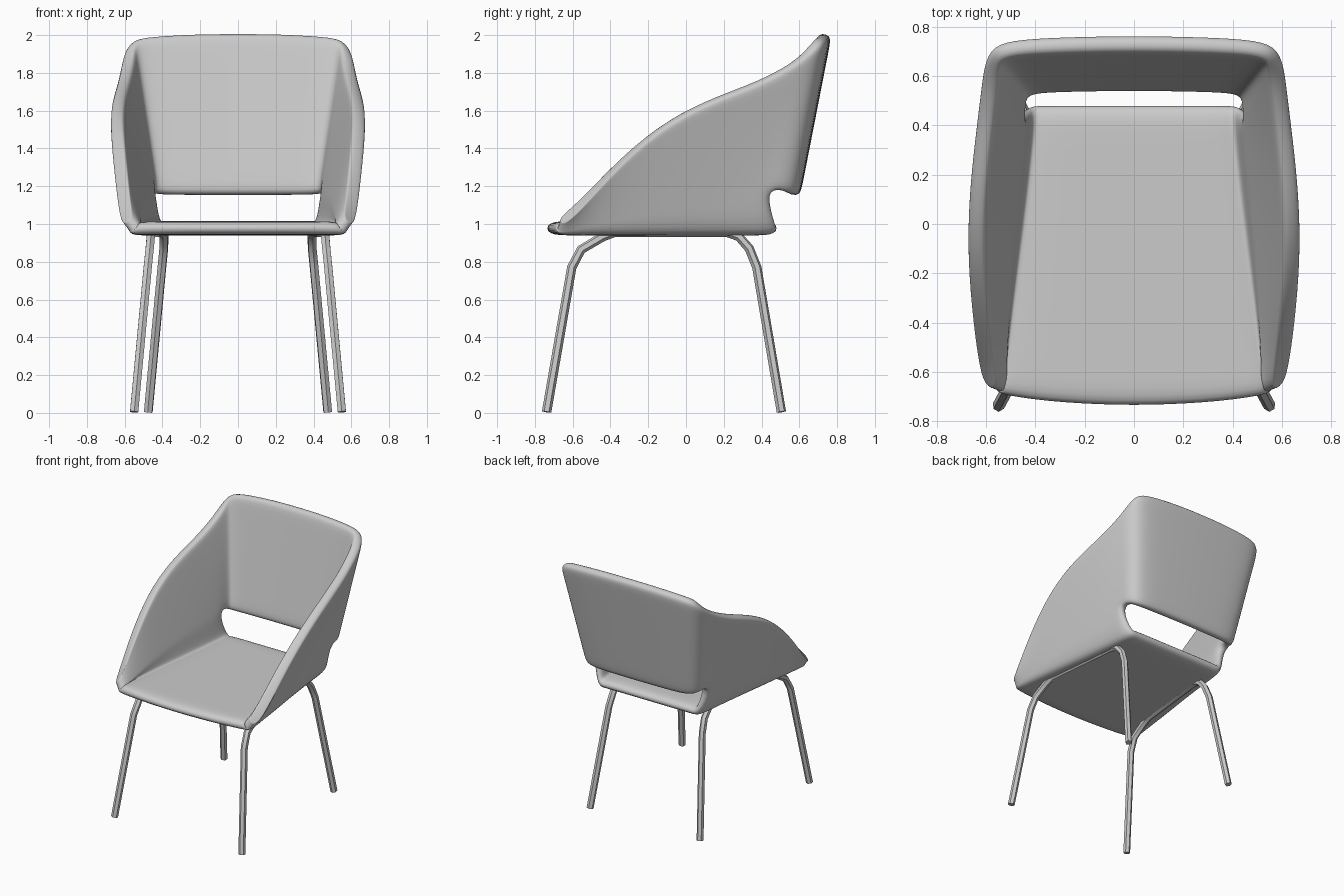
import bpy
from mathutils import Vector

if "Cube" in bpy.data.objects:
    bpy.data.objects.remove(bpy.data.objects["Cube"])

# --- shell: outer surface of the right half, one column per step from front to back centre
# each column: (lower point, rim point); the first six also carry the seat
columns = [
    ((0.560, -0.690, 0.94), (0.610, -0.655, 0.985)),
    ((0.565, -0.600, 0.94), (0.635, -0.560, 1.07)),
    ((0.545, -0.350, 0.94), (0.665, -0.340, 1.335)),
    ((0.515, -0.100, 0.94), (0.685, -0.080, 1.55)),
    ((0.485, 0.150, 0.94), (0.672, 0.180, 1.67)),
    ((0.465, 0.350, 0.94), (0.647, 0.390, 1.745)),
    ((0.450, 0.485, 0.94), (0.625, 0.570, 1.84)),
    ((0.505, 0.510, 1.175), (0.612, 0.660, 1.91)),
    ((0.465, 0.575, 1.150), (0.580, 0.730, 1.965)),
    ((0.370, 0.598, 1.145), (0.480, 0.760, 1.985)),
    ((0.180, 0.603, 1.145), (0.200, 0.770, 2.00)),
    ((0.000, 0.605, 1.145), (0.000, 0.772, 2.00)),
]
LAST_SEAT = 6
FRONT_BOW = (-0.745, -0.73, -0.705)
steps = (0.0, 0.08, 0.5, 0.92, 1.0)

verts, faces, index = [], [], {}


def put(i, j, p):
    index[i, j] = len(verts)
    verts.append(p)


for i, (low, rim) in enumerate(columns):
    low, rim = Vector(low), Vector(rim)
    start = low
    if i <= LAST_SEAT:
        for j, x in enumerate((0.0, low.x * 0.55, low.x - 0.07)):
            put(i, j, Vector((x, FRONT_BOW[j] if i == 0 else low.y, 0.94)))
        put(i, 3, low)
        start = low.lerp(rim, 0.25)
        if i == LAST_SEAT:
            start = Vector((0.51, 0.425, 1.17))     # slot corner
    for k, t in enumerate(steps):
        put(i, 4 + k, start.lerp(rim, t))

for i in range(len(columns) - 1):
    for j in range(8):
        cell = [(i, j), (i + 1, j), (i + 1, j + 1), (i, j + 1)]
        if all(c in index for c in cell):
            faces.append([index[c] for c in cell])

mesh = bpy.data.meshes.new("seat_shell")
mesh.from_pydata(verts, [], faces)
shell = bpy.data.objects.new("seat_shell", mesh)
bpy.context.collection.objects.link(shell)
mirror = shell.modifiers.new("mirror", 'MIRROR')
mirror.use_clip = True
solid = shell.modifiers.new("thickness", 'SOLIDIFY')
solid.thickness = 0.075
solid.offset = -1
sub = shell.modifiers.new("smooth", 'SUBSURF')
sub.levels = sub.render_levels = 2
for poly in mesh.polygons:
    poly.use_smooth = True

# --- leg frames: one bent tube per side, running under the seat
path = [(0.55, -0.738, 0.005), (0.478, -0.605, 0.77), (0.468, -0.555, 0.865),
        (0.462, -0.44, 0.933), (0.458, -0.38, 0.955), (0.395, 0.22, 0.955),
        (0.392, 0.28, 0.933), (0.393, 0.335, 0.87), (0.403, 0.375, 0.77),
        (0.475, 0.505, 0.005)]
for name, side in (("right_leg_frame", 1), ("left_leg_frame", -1)):
    curve = bpy.data.curves.new(name, 'CURVE')
    curve.dimensions = '3D'
    curve.bevel_depth = 0.025
    curve.bevel_resolution = 1
    curve.use_fill_caps = True
    spline = curve.splines.new('POLY')
    spline.points.add(len(path) - 1)
    for pt, (x, y, z) in zip(spline.points, path):
        pt.co = (side * x, y, z, 1)
    leg = bpy.data.objects.new(name, curve)
    bpy.context.collection.objects.link(leg)
    bpy.ops.object.select_all(action='DESELECT')
    leg.select_set(True)
    bpy.context.view_layer.objects.active = leg
    bpy.ops.object.convert(target='MESH')
    bpy.ops.object.shade_smooth_by_angle(angle=0.9)
